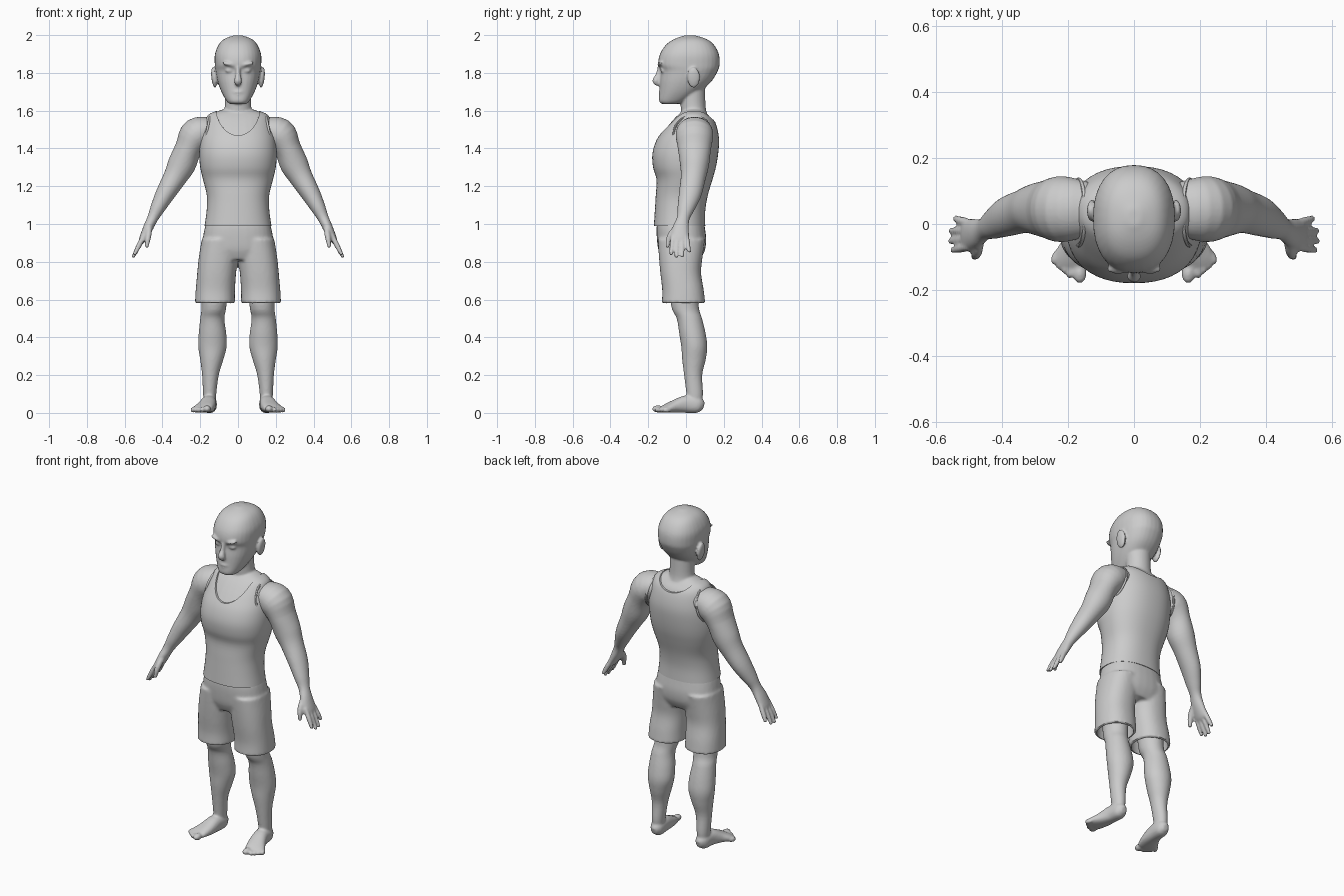
import bpy, bmesh, math
from mathutils import Vector, Matrix

cube = bpy.data.objects.get("Cube")
if cube:
    bpy.data.objects.remove(cube)

clay = bpy.data.materials.new("plain grey")
clay.use_nodes = True
clay.diffuse_color = (0.6, 0.6, 0.6, 1)
clay.node_tree.nodes["Principled BSDF"].inputs["Base Color"].default_value = (0.6, 0.6, 0.6, 1)

X, Y, Z = Vector((1, 0, 0)), Vector((0, 1, 0)), Vector((0, 0, 1))


def spline(rows, steps):
    """Smoothly fill in rows between the given ones."""
    out = []
    for i in range(len(rows) - 1):
        p = [rows[max(i - 1, 0)], rows[i], rows[i + 1], rows[min(i + 2, len(rows) - 1)]]
        for k in range(steps):
            t = k / steps
            out.append([b + t * (c - a) / 2 + t * t * (a - 2.5 * b + 2 * c - d / 2)
                        + t ** 3 * (1.5 * (b - c) + (d - a) / 2) for a, b, c, d in zip(*p)])
    return out + [list(rows[-1])]


def loft(bm, rows, ref=Y, flat=False, power=2.0, sides=(1,), steps=4, n=32):
    """Skin rings (x, y, z, half width, half depth) along a path and cap the ends."""
    rows = spline(rows, steps)
    pts = [Vector(r[:3]) for r in rows]
    for s in sides:
        rings = []
        for i, r in enumerate(rows):
            t = Z if flat else (pts[min(i + 1, len(pts) - 1)] - pts[max(i - 1, 0)]).normalized()
            v = (ref - t * ref.dot(t)).normalized()
            u = v.cross(t)
            ring = []
            for k in range(n):
                c, d = math.cos(math.tau * k / n), math.sin(math.tau * k / n)
                p = pts[i] + u * math.copysign(abs(c) ** (2 / power), c) * r[3] \
                    + v * math.copysign(abs(d) ** (2 / power), d) * r[4]
                ring.append(bm.verts.new((p.x * s, p.y, p.z)))
            rings.append(ring)
        for a, b in zip(rings, rings[1:]):
            for k in range(n):
                bm.faces.new((a[k], a[k - 1], b[k - 1], b[k]))
        bm.faces.new(rings[0])
        bm.faces.new(rings[-1][::-1])


def stack(rows, grow=0.0):
    """Turn (z, half width, front y, back y) into rings."""
    return [(0, (f + b) / 2, z, w + grow, (b - f) / 2 + grow) for z, w, f, b in rows]


def ball(bm, centre, size, sides=(1,), turn=0.0, axis='Y'):
    for s in sides:
        m = Matrix.Translation((centre[0] * s, centre[1], centre[2])) \
            @ Matrix.Rotation(turn * s, 4, axis) @ Matrix.Diagonal((*size, 1))
        bmesh.ops.create_uvsphere(bm, u_segments=24, v_segments=14, radius=1, matrix=m)


def finish(name, bm, voxel=0, smooth=0, cutters=()):
    """Make the object, fuse its parts, cut it and shade it."""
    bmesh.ops.recalc_face_normals(bm, faces=bm.faces)
    me = bpy.data.meshes.new(name)
    bm.to_mesh(me)
    bm.free()
    ob = bpy.data.objects.new(name, me)
    bpy.context.collection.objects.link(ob)
    if voxel:
        mod = ob.modifiers.new("fuse", 'REMESH')
        mod.mode, mod.voxel_size = 'VOXEL', voxel
        mod = ob.modifiers.new("soften", 'SMOOTH')
        mod.factor, mod.iterations = 0.5, smooth
    for c in cutters:
        mod = ob.modifiers.new("cut", 'BOOLEAN')
        mod.object, mod.operation, mod.solver = c, 'DIFFERENCE', 'EXACT'
    baked = bpy.data.meshes.new_from_object(
        ob.evaluated_get(bpy.context.evaluated_depsgraph_get()))
    ob.modifiers.clear()
    ob.data = baked
    baked.materials.clear()
    baked.materials.append(clay)
    for o in bpy.context.selected_objects:
        o.select_set(False)
    ob.select_set(True)
    bpy.context.view_layer.objects.active = ob
    bpy.ops.object.shade_smooth_by_angle(angle=math.radians(45))
    for c in cutters:
        bpy.data.objects.remove(c)
    return ob


BOTH = (1, -1)
TORSO = [(.99, .177, -.17, .102), (1.07, .166, -.165, .102), (1.15, .165, -.16, .115),
         (1.235, .185, -.156, .14), (1.30, .2, -.174, .158), (1.37, .205, -.178, .17),
         (1.44, .2, -.158, .175), (1.5, .187, -.12, .167), (1.55, .173, -.08, .15),
         (1.58, .155, -.05, .125), (1.6, .11, -.025, .105), (1.615, .06, 0, .09)]

# Upper body: chest, neck, head and arms fused into one skin
bm = bmesh.new()
loft(bm, stack(TORSO, -.011), flat=True, power=2.3)
loft(bm, [(0, .045, 1.5, .1, .08), (0, .045, 1.57, .085, .07), (0, .038, 1.62, .07, .066),
          (0, .035, 1.72, .07, .066)], flat=True)
HEAD = [(1.635, .042, -.125, -.05), (1.65, .06, -.142, .0), (1.7, .088, -.14, .075),
        (1.755, .108, -.138, .135), (1.81, .119, -.134, .168), (1.845, .123, -.148, .178),
        (1.9, .122, -.138, .174), (1.95, .102, -.105, .147), (1.98, .072, -.06, .107),
        (1.999, .02, -.005, .045)]
loft(bm, stack(HEAD), flat=True, power=2.3)

# Face: nose, brows, eyes, lips and ears
loft(bm, [(0, -.138, 1.84, .01, .01), (0, -.147, 1.79, .013, .014),
          (0, -.158, 1.757, .021, .02), (0, -.142, 1.74, .014, .012)])
ball(bm, (.046, -.135, 1.846), (.04, .016, .011), BOTH, -.22)
ball(bm, (.045, -.122, 1.812), (.022, .014, .011), BOTH)
ball(bm, (0, -.134, 1.699), (.032, .012, .006))
ball(bm, (0, -.132, 1.686), (.026, .012, .006))
ball(bm, (.127, .04, 1.775), (.014, .034, .055), BOTH, .12)

# Arms from shoulder to palm
loft(bm, [(.13, .045, 1.505, .06, .08), (.215, .045, 1.475, .09, .1), (.262, .045, 1.40, .072, .088),
          (.298, .045, 1.315, .074, .077), (.335, .038, 1.245, .062, .066),
          (.385, .022, 1.16, .051, .06), (.425, 0, 1.085, .039, .046),
          (.452, -.015, 1.03, .029, .034), (.478, -.028, .975, .026, .044),
          (.505, -.032, .92, .019, .048), (.514, -.032, .902, .012, .042)], sides=BOTH)

# Fingers and thumbs
for base, tip, drop in ((-.068, -.08, .835), (-.044, -.052, .822), (-.02, -.02, .824), (.003, .018, .85)):
    loft(bm, [(.497, base, .94, .013, .013), (.525, (base + tip) / 2, .885, .014, .013),
              (.558 - (drop - .82) / 2, tip, drop, .009, .009)], sides=BOTH, n=14)
loft(bm, [(.468, -.045, .985, .016, .018), (.475, -.085, .935, .016, .017),
          (.484, -.1, .875, .01, .01)], sides=BOTH, n=14)
finish("upper_body", bm, .0065, 4)

# Legs and feet, one object a side
for s, side in ((1, "left"), (-1, "right")):
    bm = bmesh.new()
    one = (s,)
    loft(bm, [(.15, .045, .03, .03, .036), (.15, .046, .1, .035, .044), (.146, .038, .2, .044, .048),
              (.139, .042, .28, .061, .062), (.135, .044, .35, .075, .069), (.135, .034, .42, .073, .07),
              (.136, .018, .5, .064, .067), (.127, -.006, .57, .066, .073),
              (.123, -.012, .76, .075, .08)], flat=True, sides=one)
    ball(bm, (.137, -.035, .535), (.035, .02, .04), one)
    loft(bm, [(.149, .094, .035, .016, .02), (.15, .065, .042, .037, .042), (.155, 0, .046, .041, .046),
              (.168, -.06, .034, .049, .034), (.187, -.105, .023, .055, .022),
              (.194, -.13, .017, .046, .014)], ref=Z, sides=one, power=2.3)
    ball(bm, (.164, -.148, .021), (.021, .032, .019), one)
    for i in range(4):
        ball(bm, (.19 + .016 * i, -.143 + .014 * i, .016), (.012, .024, .015), one, .35, 'Z')
    finish(side + "_leg", bm, .0065, 4)

# Shorts: hips and two legs, hollowed from below
bm = bmesh.new()
loft(bm, stack([(1.02, .163, -.15, .094), (.98, .176, -.156, .1), (.92, .187, -.154, .107), (.86, .193, -.146, .1),
                (.81, .18, -.125, .075)]), flat=True, power=2.4)
loft(bm, [(.122, -.013, .58, .106, .115), (.12, -.016, .65, .104, .11), (.113, -.028, .74, .103, .108),
          (.104, -.028, .82, .104, .115), (.094, -.024, .92, .098, .125)],
     flat=True, power=2.3, sides=BOTH)
hole = bmesh.new()
loft(hole, [(.122, -.013, .54, .094, .103), (.122, -.014, .6, .093, .101), (.116, -.024, .7, .088, .092)],
     flat=True, power=2.2, sides=BOTH)
leg_holes = finish("leg_holes", hole)
leg_holes.hide_render = True
finish("shorts", bm, .009, 4, [leg_holes])

# Tank top with a scooped neckline, deeper in front
bm = bmesh.new()
loft(bm, stack(TORSO), flat=True, power=2.3, n=48)
scoop = bmesh.new()
loft(scoop, [(0, -.3, 1.635, .12, .165), (0, .0, 1.635, .12, .16), (0, .07, 1.635, .12, .1),
             (0, .3, 1.635, .12, .1)], ref=Z, steps=3, n=48)
neck_cutter = finish("neck_cutter", scoop)
neck_cutter.hide_render = True
finish("tank_top", bm, 0, 0, [neck_cutter])

# Rolled trim along the armholes
bm = bmesh.new()
for s in BOTH:
    pts = []
    for k in range(41):
        a = math.tau * k / 40
        pts.append((.168 + .02 * -math.sin(a), .035 + .1 * math.cos(a), 1.475 + .1 * math.sin(a)))
    loft(bm, [(*p, .006, .006) for p in pts], ref=X, sides=(s,), steps=1, n=8)
finish("armhole_trim", bm)
